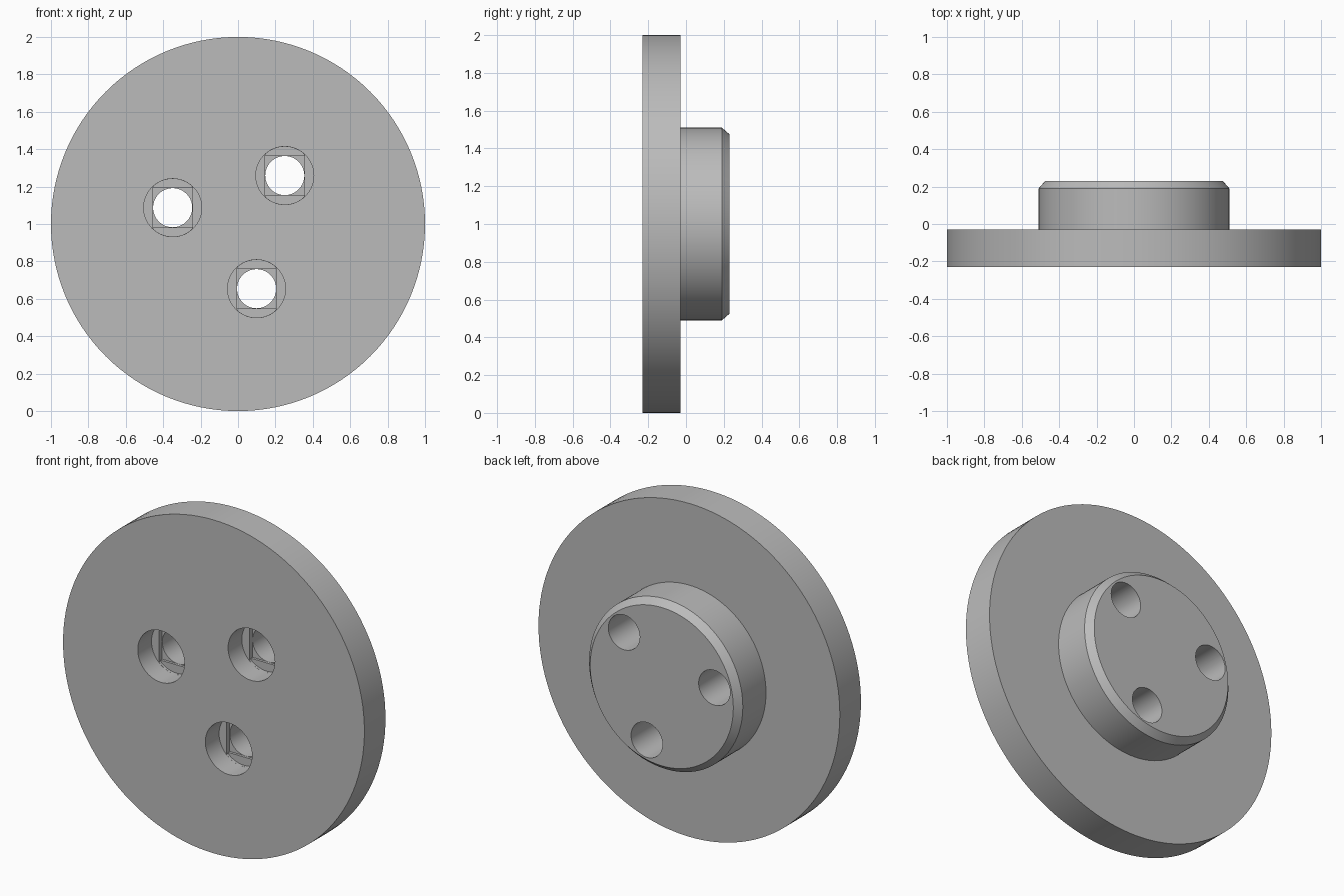
import bpy, bmesh
from math import cos, sin, pi, radians

cube = bpy.data.objects.get("Cube")
if cube:
    bpy.data.objects.remove(cube)

grey = bpy.data.materials.new("plain grey")
grey.use_nodes = True
colour = (0.5, 0.5, 0.5, 1)
grey.diffuse_color = colour
grey.node_tree.nodes["Principled BSDF"].inputs["Base Color"].default_value = colour

FRONT, BACK = -0.23, 0.23
CENTRE_Z = 1.0


def add_object(name, bm):
    bmesh.ops.recalc_face_normals(bm, faces=bm.faces)
    mesh = bpy.data.meshes.new(name)
    bm.to_mesh(mesh)
    bm.free()
    obj = bpy.data.objects.new(name, mesh)
    bpy.context.collection.objects.link(obj)
    mesh.materials.append(grey)
    return obj


def circle(radius, count):
    return [(radius * cos(2 * pi * i / count), radius * sin(2 * pi * i / count))
            for i in range(count)]


def stack_rings(bm, rings):
    """Skin a closed solid through (y, outline) rings."""
    loops = [[bm.verts.new((x, y, z)) for x, z in outline] for y, outline in rings]
    for a, b in zip(loops, loops[1:]):
        for i in range(len(a)):
            j = (i + 1) % len(a)
            bm.faces.new((a[i], a[j], b[j], b[i]))
    bm.faces.new(loops[0])
    bm.faces.new(loops[-1])


# Flange with a chamfered boss on its back
profile = [(FRONT, 1.0), (-0.03, 1.0), (-0.03, 0.51), (0.19, 0.51), (BACK, 0.475)]
body = bmesh.new()
stack_rings(body, [(y, circle(r, 128)) for y, r in profile])
body = add_object("flanged_disc", body)
body.location.z = CENTRE_Z

# Stepped screw holes: counterbore, slot, square, then round bore
HALF = 0.105
slot = [(max(-HALF, min(HALF, x)), z) for x, z in circle(0.1545, 64)]
square = [(-HALF, -HALF), (HALF, -HALF), (HALF, HALF), (-HALF, HALF)]
steps = [("counterbore", circle(0.155, 64), FRONT + 0.13),
         ("slot", slot, FRONT + 0.145),
         ("square", square, FRONT + 0.16),
         ("bore", circle(0.1045, 64), BACK + 0.1)]

for n in range(3):
    angle = radians(46 + 120 * n)
    for name, outline, end in steps:
        bm = bmesh.new()
        stack_rings(bm, [(FRONT - 0.1, outline), (end, outline)])
        bmesh.ops.remove_doubles(bm, verts=bm.verts, dist=1e-5)
        cutter = add_object(f"{name}_cutter_{n + 1}", bm)
        cutter.location = (0.36 * cos(angle), 0, CENTRE_Z + 0.36 * sin(angle))
        cutter.hide_render = True
        cutter.display_type = 'WIRE'
        cut = body.modifiers.new(cutter.name, 'BOOLEAN')
        cut.operation = 'DIFFERENCE'
        cut.solver = 'EXACT'
        cut.object = cutter

# Apply the cuts and remove the helpers
bpy.context.view_layer.objects.active = body
body.select_set(True)
for cut in list(body.modifiers):
    cutter = cut.object
    bpy.ops.object.modifier_apply(modifier=cut.name)
    bpy.data.objects.remove(cutter)
bpy.ops.object.shade_smooth_by_angle(angle=radians(30))
